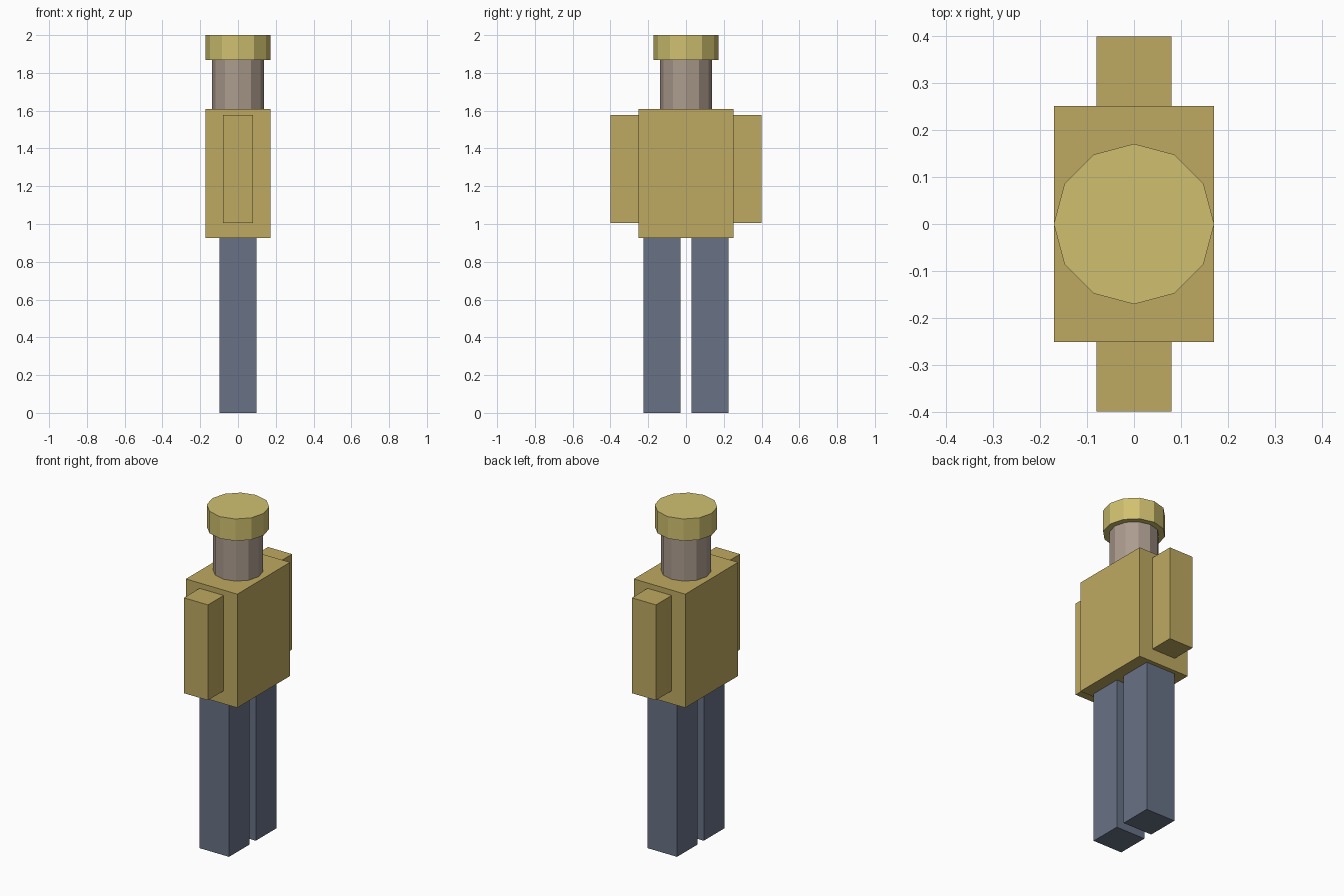
import bpy

if "Cube" in bpy.data.objects:
    bpy.data.objects.remove(bpy.data.objects["Cube"])


def material(name, rgb):
    m = bpy.data.materials.new(name)
    m.diffuse_color = (*rgb, 1)
    m.use_nodes = True
    m.node_tree.nodes["Principled BSDF"].inputs["Base Color"].default_value = m.diffuse_color
    return m


TAN = material("tan_cloth", (0.52, 0.40, 0.12))
BLUE = material("slate_blue", (0.14, 0.17, 0.24))
SKIN = material("skin", (0.41, 0.33, 0.27))
YELLOW = material("pale_yellow", (0.63, 0.53, 0.16))


def finish(name, mat):
    ob = bpy.context.object
    ob.name = name
    ob.data.materials.append(mat)
    bpy.ops.object.transform_apply(location=False, rotation=False, scale=True)


def box(name, mat, x, y, z):
    """Box from (min, max) ranges on each axis."""
    bpy.ops.mesh.primitive_cube_add(size=1, location=[sum(r) / 2 for r in (x, y, z)])
    bpy.context.object.scale = [r[1] - r[0] for r in (x, y, z)]
    finish(name, mat)


def drum(name, mat, radius, z0, z1):
    """Upright 12-sided cylinder with corners on the axes."""
    bpy.ops.mesh.primitive_cylinder_add(vertices=12, radius=radius, depth=z1 - z0,
                                        location=(0, 0, (z0 + z1) / 2))
    finish(name, mat)


# Torso
box("torso", TAN, (-0.171, 0.171), (-0.251, 0.251), (0.926, 1.61))

# Paired limbs on either side of the torso
for side, s in (("left", 1), ("right", -1)):
    box(side + "_arm", TAN, (-0.08, 0.08), sorted((s * 0.251, s * 0.40)), (1.004, 1.578))
    box(side + "_leg", BLUE, (-0.098, 0.098), sorted((s * 0.029, s * 0.225)), (0, 0.926))

# Head and flat cap
drum("head", SKIN, 0.137, 1.61, 1.868)
drum("cap", YELLOW, 0.171, 1.868, 2.0)
